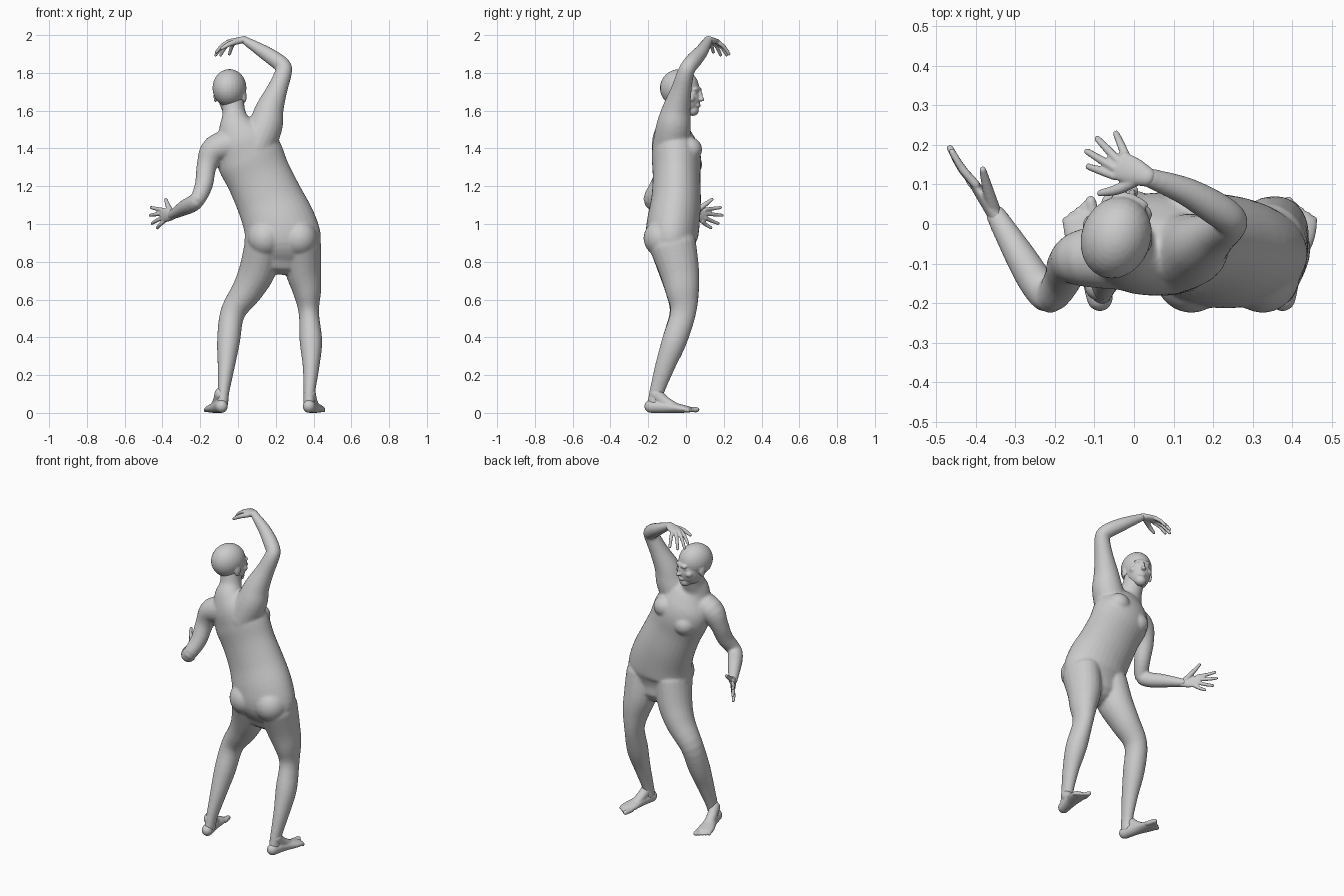
import bpy, bmesh, math
from mathutils import Vector, Matrix


def spline(pts, steps=4):
    # Catmull-Rom interpolation of (x, y, z, half width, half depth)
    P = [[float(c) for c in p] for p in pts]
    P = [P[0]] + P + [P[-1]]
    out = []
    for i in range(1, len(P) - 2):
        for s in range(steps):
            t = s / steps
            out.append([0.5 * (2 * b + (c - a) * t + (2 * a - 5 * b + 4 * c - d) * t * t
                               + (3 * b - a - 3 * c + d) * t ** 3)
                        for a, b, c, d in zip(P[i - 1], P[i], P[i + 1], P[i + 2])])
    return out + [P[-2]]


def tube(bm, pts, side=(1, 0, 0), n=20):
    # lofted elliptical limb with rounded ends
    pts = [p if len(p) == 5 else (*p, p[3]) for p in pts]
    S = spline(pts)
    C = [Vector(p[:3]) for p in S]
    secs = []
    for i, p in enumerate(S):
        t = (C[min(i + 1, len(C) - 1)] - C[max(i - 1, 0)]).normalized()
        secs.append((C[i], t, p[3], p[4]))

    def cap(sec, sgn):
        c, t, a, b = sec
        r = min(a, b)
        return [(c + t * sgn * r * math.sin(k), t, a * math.cos(k), b * math.cos(k))
                for k in (0.5, 1.0, 1.35)]
    secs = cap(secs[0], -1)[::-1] + secs + cap(secs[-1], 1)
    rings = []
    for c, t, a, b in secs:
        u = Vector(side)
        u = (u - t * u.dot(t)).normalized()
        v = t.cross(u)
        rings.append([bm.verts.new(c + u * a * math.cos(2 * math.pi * j / n)
                                   + v * b * math.sin(2 * math.pi * j / n)) for j in range(n)])
    for r, q in zip(rings, rings[1:]):
        for j in range(n):
            k = (j + 1) % n
            bm.faces.new((r[j], r[k], q[k], q[j]))
    bm.faces.new(rings[0][::-1])
    bm.faces.new(rings[-1])


def ball(bm, c, r, rot=Matrix.Identity(4)):
    m = Matrix.Translation(c) @ rot @ Matrix.Diagonal((*r, 1))
    bmesh.ops.create_uvsphere(bm, u_segments=24, v_segments=16, radius=1, matrix=m)


def finish(bm, name, voxel, smooth):
    # fuse the overlapping volumes into one skin
    me = bpy.data.meshes.new(name)
    bm.to_mesh(me)
    bm.free()
    ob = bpy.data.objects.new(name, me)
    bpy.context.collection.objects.link(ob)
    m = ob.modifiers.new("fuse", 'REMESH')
    m.mode, m.voxel_size, m.use_smooth_shade = 'VOXEL', voxel, True
    s = ob.modifiers.new("soften", 'SMOOTH')
    s.factor, s.iterations = 0.5, smooth
    return ob


# torso and neck
bm = bmesh.new()
tube(bm, [(.235, -.06, .83, .17, .10), (.237, -.075, .91, .203, .135), (.22, -.068, 1.0, .193, .14),
          (.17, -.053, 1.12, .178, .132), (.11, -.05, 1.25, .172, .126), (.06, -.052, 1.36, .178, .13),
          (.02, -.07, 1.45, .15, .11), (-.01, -.07, 1.52, .095, .08), (-.02, -.045, 1.58, .063, .064),
          (-.03, -.025, 1.66, .06, .065)], n=32)
for x, z in ((.135, 1.395), (-.005, 1.315)):   # breasts
    ball(bm, (x, .018, z), (.068, .068, .065))
for x in (.145, .325):                          # buttocks
    ball(bm, (x, -.125, .925), (.095, .1, .1))

# legs
tube(bm, [(.135, -.07, .89, .10, .125), (.105, -.04, .76, .098, .107), (.05, -.02, .65, .083, .09),
          (-.028, -.017, .53, .066, .07), (-.05, -.062, .38, .061, .066), (-.062, -.11, .25, .046, .053),
          (-.077, -.155, .11, .031, .039), (-.082, -.165, .05, .031, .039)])
tube(bm, [(.338, -.07, .89, .102, .125), (.345, -.037, .76, .096, .107), (.365, -.02, .65, .077, .09),
          (.375, -.015, .53, .054, .068), (.386, -.062, .38, .06, .066), (.387, -.11, .25, .045, .053),
          (.378, -.155, .11, .031, .039), (.376, -.165, .05, .031, .039)])

# lowered arm and raised arm
tube(bm, [(.0, -.085, 1.43, .085), (-.12, -.085, 1.395, .075), (-.165, -.1, 1.31, .054),
          (-.18, -.14, 1.21, .048), (-.213, -.185, 1.132, .042), (-.245, -.15, 1.105, .044),
          (-.285, -.085, 1.085, .04), (-.35, .025, 1.047, .024, .026)], side=(0, 0, 1))
tube(bm, [(.09, -.08, 1.4, .10), (.145, -.065, 1.52, .092), (.168, -.05, 1.61, .075),
          (.207, -.025, 1.71, .055), (.237, -.005, 1.79, .046), (.243, .012, 1.83, .042),
          (.205, .04, 1.865, .043), (.13, .083, 1.915, .036), (.035, .118, 1.973, .025, .021)],
     side=(.3, 1, 0))
finish(bm, "body", 0.008, 6)

# head, turned a little to +x
bm = bmesh.new()
turn = Matrix.Rotation(math.radians(-20), 4, 'Z')
base = Vector((-.04, -.02, 0))


def face(x, y, z, r):
    ball(bm, base + turn @ Vector((x, y, z)), r, turn)


face(0, -.015, 1.72, (.088, .106, .1))          # skull
face(0, .022, 1.67, (.07, .078, .092))          # face
face(0, .06, 1.602, (.034, .032, .03))          # chin
face(0, .012, 1.625, (.056, .06, .045))         # jaw
face(0, .088, 1.712, (.05, .014, .014))         # brow
face(0, .102, 1.68, (.009, .013, .028))         # nose bridge
face(0, .109, 1.66, (.015, .016, .011))         # nose tip
face(0, .088, 1.628, (.024, .014, .012))        # lips
for s in (-1, 1):
    face(s * .082, -.005, 1.675, (.009, .02, .032))   # ears
    face(s * .043, .062, 1.665, (.024, .025, .022))   # cheeks
    face(s * .03, .082, 1.695, (.014, .01, .009))     # eyes
finish(bm, "head", 0.005, 4)


def hand(name, wrist, knuckles, side, bases, tips, bend, thumb):
    bm = bmesh.new()
    w, k = Vector(wrist), Vector(knuckles)
    tube(bm, [(*w, .025, .02), (*w.lerp(k, .45), .034, .017), (*k, .038, .013)], side)
    for b, t in zip(bases, tips):
        b, t = Vector(b), Vector(t)
        m = b.lerp(t, .5) + Vector(bend)
        tube(bm, [(*b, .0115), (*m, .0105), (*t, .0085)], side, 10)
    tube(bm, [(*p, r) for p, r in zip(thumb, (.017, .014, .009))], side, 10)
    finish(bm, name, 0.004, 2)


hand("lowered_hand", (-.345, .015, 1.048), (-.4, .095, 1.045), (0, 0, 1),
     [(-.4, .1, 1.075), (-.405, .105, 1.055), (-.4, .1, 1.033), (-.392, .085, 1.014)],
     [(-.46, .183, 1.087), (-.465, .192, 1.046), (-.455, .17, 1.003), (-.427, .132, .98)],
     (-.003, -.003, 0), [(-.355, .04, 1.06), (-.37, .09, 1.095), (-.382, .137, 1.13)])
hand("raised_hand", (.035, .118, 1.975), (-.035, .147, 1.968), (.4, .9, 0),
     [(-.05, .122, 1.965), (-.05, .142, 1.967), (-.04, .16, 1.965), (-.022, .175, 1.958)],
     [(-.115, .145, 1.91), (-.118, .183, 1.895), (-.092, .215, 1.895), (-.045, .228, 1.9)],
     (0, 0, .008), [(.01, .115, 1.97), (-.04, .088, 1.955), (-.085, .078, 1.93)])


def foot(name, heel, toe):
    # sole, instep and five toes along the heel-to-toe line
    bm = bmesh.new()
    h, t = Vector((*heel, 0)), Vector((*toe, 0))
    d = (t - h).normalized()
    out = Vector((d.y, -d.x, 0)) * (1 if toe[0] > heel[0] else -1)   # towards little toe
    at = lambda f, z, o=0: h.lerp(t, f) + out * o + Vector((0, 0, z))
    tube(bm, [(*at(.1, .035), .033, .035), (*at(.4, .032), .035, .032),
              (*at(.68, .023, .003), .047, .023), (*at(.83, .018, .003), .045, .017)], out)
    tube(bm, [(*at(.2, .1), .031, .037), (*at(.36, .062), .03, .03), (*at(.6, .03), .032, .02)], out)
    for i in range(5):
        o, r = -.034 + i * .018, (.0145, .011, .01, .01, .01)[i]
        tube(bm, [(*at(.78, .018, o), r), (*at(.96 - .028 * i, r + .002, o), r)], out, 10)
    finish(bm, name, 0.005, 3)


foot("left_foot", (-.08, -.215), (-.145, .06))
foot("right_foot", (.37, -.215), (.425, .06))
